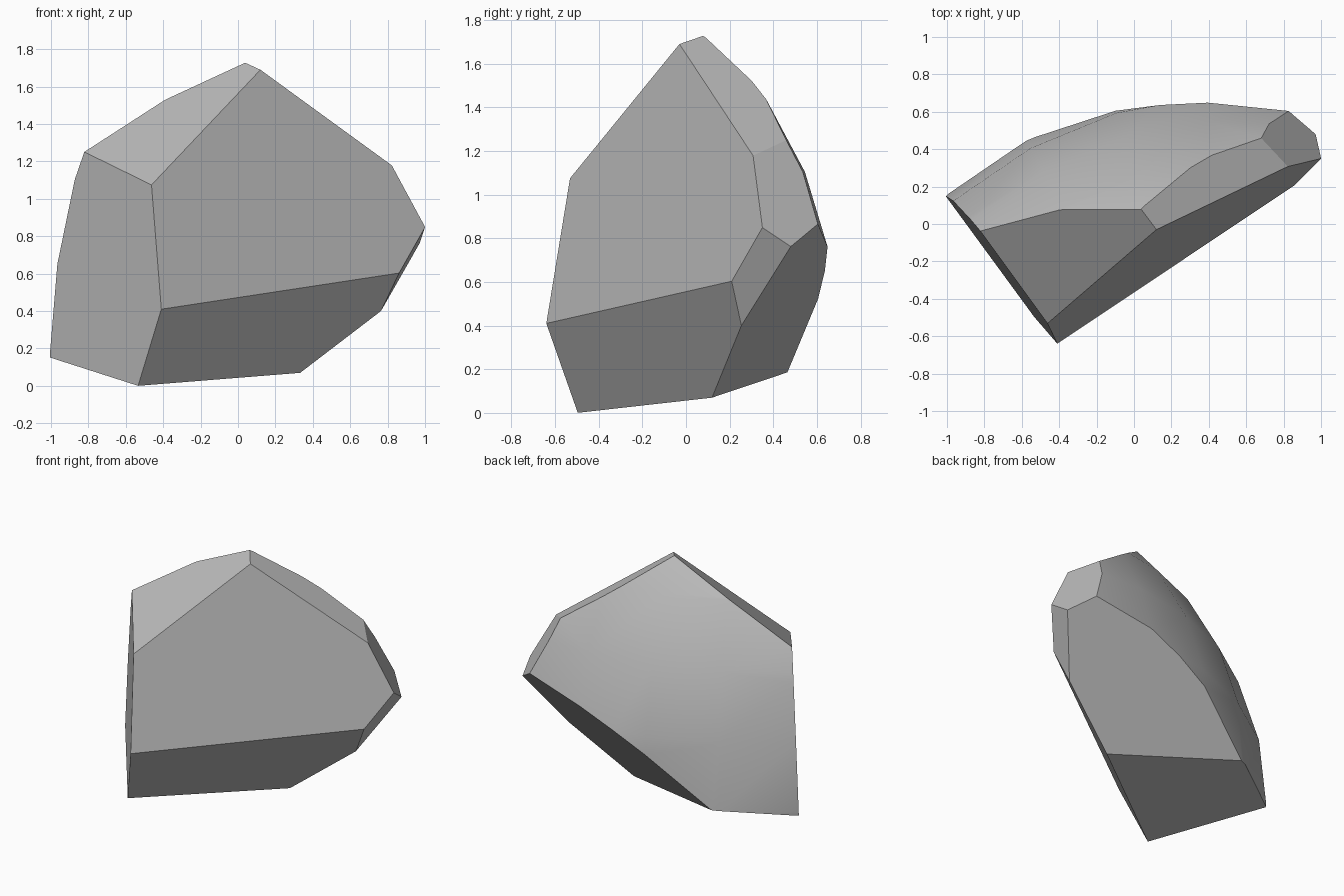
import bpy, bmesh, math
from mathutils import Matrix, Vector

cube = bpy.data.objects.get("Cube")
if cube:
    bpy.data.objects.remove(cube, do_unlink=True)

# Stone colour
stone = bpy.data.materials.new("grey_stone")
stone.use_nodes = True
grey = (0.5, 0.5, 0.5, 1)
stone.diffuse_color = grey
bsdf = stone.node_tree.nodes["Principled BSDF"]
bsdf.inputs["Base Color"].default_value = grey
bsdf.inputs["Roughness"].default_value = 0.9

# Main corners of the rock
front_low = Vector((-0.41, -0.64, 0.41))
front_high = Vector((-0.46, -0.54, 1.07))
peak = Vector((0.12, -0.03, 1.69))
left_high = Vector((-0.82, -0.04, 1.25))
left_low = Vector((-1.0, 0.14, 0.15))
base_front = Vector((-0.54, -0.50, 0.0))
base_right = Vector((0.33, 0.12, 0.07))
right_low = Vector((0.77, 0.26, 0.41))
right_mid = Vector((0.86, 0.21, 0.60))
right_tip = Vector((1.0, 0.35, 0.85))
right_high = Vector((0.82, 0.31, 1.18))
right_rear = Vector((0.97, 0.48, 0.76))
back_tip = Vector((0.82, 0.61, 0.87))
back_ridge = Vector((0.22, 0.27, 1.58))

# Each flat cleavage face passes through three corners
cuts = [
    (front_low, peak, right_tip),            # broad front
    (left_high, left_low, front_low),        # left side
    (left_high, front_high, peak),           # upper left slope
    (peak, right_high, back_ridge),          # upper right slope
    (right_high, right_tip, back_tip),       # right end
    (right_mid, right_low, right_rear),      # small right chip
    (base_right, right_low, back_tip),       # rear underside
    (front_low, base_front, right_mid),      # front underside
    (base_front, base_right, left_low),      # bottom
]
inside = Vector((0, 0, 0.8))

# Large ball gives the rounded back; the cuts leave the rock
bm = bmesh.new()
place = Matrix.Translation((0.57, -1.68, 0.18)) @ Matrix.Rotation(math.radians(4.3), 4, 'Z')
bmesh.ops.create_uvsphere(bm, u_segments=30, v_segments=16, radius=2.415, matrix=place)
for a, b, c in cuts:
    normal = (b - a).cross(c - a).normalized()
    if normal.dot(inside - a) > 0:
        normal.negate()
    result = bmesh.ops.bisect_plane(
        bm, geom=bm.verts[:] + bm.edges[:] + bm.faces[:], dist=0.0001,
        plane_co=a, plane_no=normal, clear_outer=True)
    rim = [e for e in bm.edges if e.is_boundary]
    bmesh.ops.edgeloop_fill(bm, edges=rim)
bmesh.ops.recalc_face_normals(bm, faces=bm.faces[:])

mesh = bpy.data.meshes.new("rock")
bm.to_mesh(mesh)
bm.free()
mesh.materials.append(stone)
rock = bpy.data.objects.new("rock", mesh)
bpy.context.collection.objects.link(rock)

# Smooth back, crisp cleavage edges
bpy.ops.object.select_all(action='DESELECT')
rock.select_set(True)
bpy.context.view_layer.objects.active = rock
bpy.ops.object.shade_smooth_by_angle(angle=math.radians(20))
